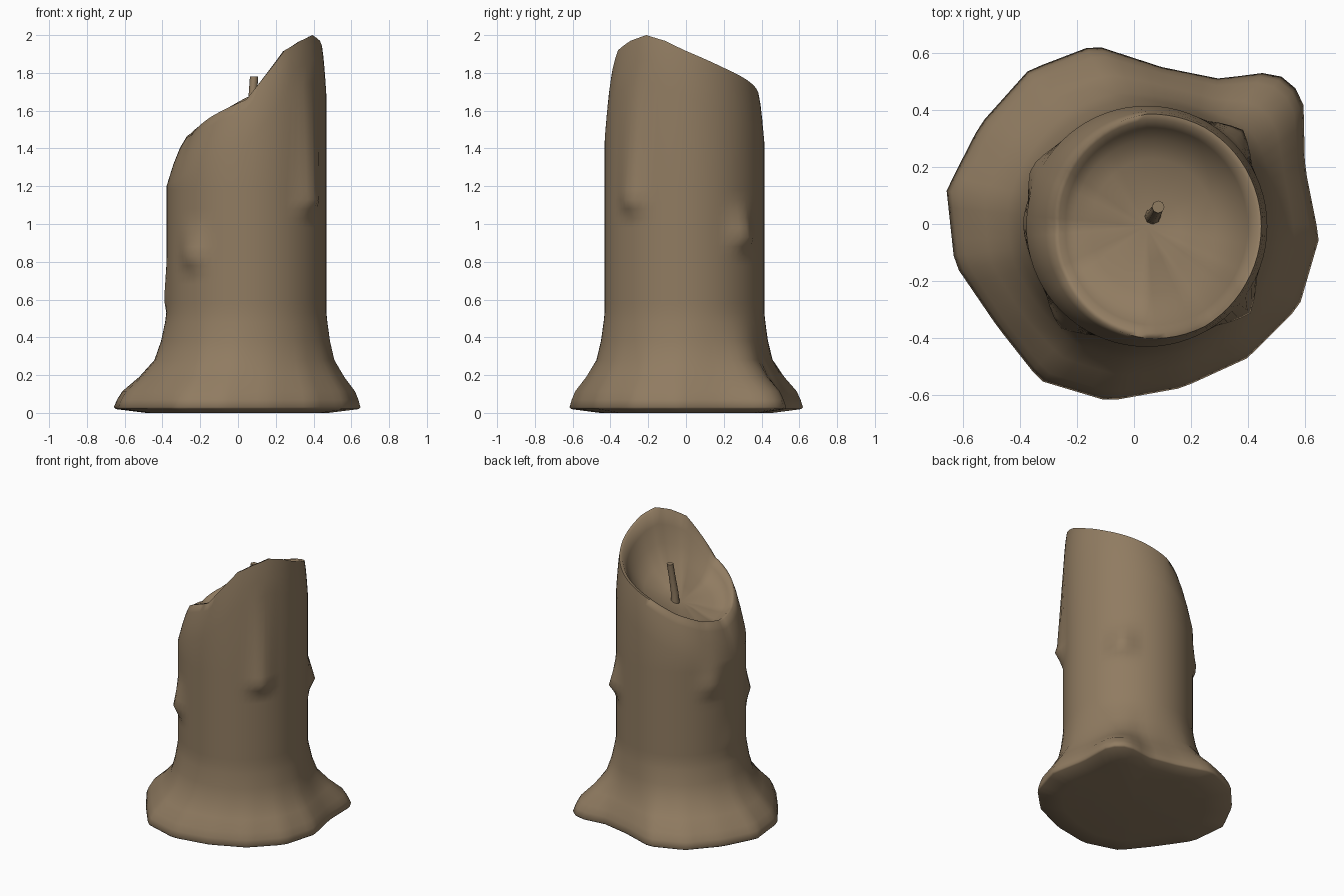
import bpy, bmesh, math
from mathutils import Vector

if "Cube" in bpy.data.objects:
    bpy.data.objects.remove(bpy.data.objects["Cube"])

N = 72
wax = bpy.data.materials.new("brown_wax")
wax.diffuse_color = (0.28, 0.20, 0.12, 1)
wax.use_nodes = True
wax.node_tree.nodes["Principled BSDF"].inputs["Base Color"].default_value = wax.diffuse_color


def lerp_table(table, x):
    """Piecewise linear lookup that wraps round at 360 degrees."""
    t = sorted(table, key=lambda e: e[0])
    t = [(t[-1][0] - 360, t[-1][1])] + t + [(t[0][0] + 360, t[0][1])]
    for (a, u), (b, v) in zip(t, t[1:]):
        if a <= x <= b:
            return u + (v - u) * ((x - a) / (b - a))


def loft(name, rings, top, bottom):
    """Skin closed rings, with a fan at each end."""
    bm = bmesh.new()
    vs = [[bm.verts.new(p) for p in r] for r in rings]
    n = len(rings[0])
    for r, s in zip(vs, vs[1:]):
        for i in range(n):
            j = (i + 1) % n
            bm.faces.new((r[i], r[j], s[j], s[i]))
    b, t = bm.verts.new(bottom), bm.verts.new(top)
    for i in range(n):
        j = (i + 1) % n
        bm.faces.new((b, vs[0][j], vs[0][i]))
        bm.faces.new((t, vs[-1][i], vs[-1][j]))
    bmesh.ops.recalc_face_normals(bm, faces=bm.faces)
    me = bpy.data.meshes.new(name)
    bm.to_mesh(me)
    bm.free()
    me.materials.append(wax)
    ob = bpy.data.objects.new(name, me)
    bpy.context.collection.objects.link(ob)
    bpy.context.view_layer.objects.active = ob
    ob.select_set(True)
    bpy.ops.object.shade_smooth_by_angle(angle=math.radians(75))
    ob.select_set(False)
    return ob


# Outline of the melted wax pool at the foot
pool = [(.65, -.05), (.60, .20), (.595, .42), (.56, .49), (.49, .535), (.30, .51),
        (.10, .55), (-.14, .628), (-.37, .54), (-.54, .35), (-.658, .12),
        (-.63, -.14), (-.48, -.36), (-.33, -.55), (-.09, -.622), (.17, -.575),
        (.40, -.47), (.58, -.29)]
pool_at = [(math.degrees(math.atan2(y, x)) % 360, Vector((x, y, 0))) for x, y in pool]

# Height and inset of the slanted rim by angle
rim = [(0, 1.92), (30, 1.83), (60, 1.75), (90, 1.67), (120, 1.56), (150, 1.48),
       (180, 1.44), (210, 1.47), (240, 1.57), (270, 1.66), (285, 1.79),
       (300, 1.92), (315, 1.97), (330, 2.0), (345, 1.97)]
inset = [(0, .95), (60, .95), (90, .93), (120, .86), (150, .8), (180, .76),
         (210, .8), (240, .87), (270, .93), (300, .96), (330, .95)]

# Wax drips: angle, height of the fat end, depth
drips = [(320, 1.12, .055), (45, .93, .055), (229, .82, .05), (153, 1.05, .04), (178, .6, .015)]

CX, CY, R = .045, -.008, .423
angles = [360 * i / N for i in range(N)]


def shaft(a, k, z):
    c = math.radians(a)
    return Vector((CX + R * k * math.cos(c), CY + R * k * math.sin(c), z))


def foot(a, k, z):
    p = lerp_table(pool_at, a) * k
    return Vector((p.x, p.y, z))


def drip(a, z):
    d = 0
    for da, dz, h in drips:
        off = abs((a - da + 180) % 360 - 180)
        along = 1 - (z - dz) / .2 if z > dz else 1 - (dz - z) / .08
        d += h * max(0, 1 - off / 16) * max(0, along)
    return 1 + d / R


def crest(a):
    return lerp_table(inset, a)


def height(a):
    return lerp_table(rim, a)


# Candle body: foot, shaft, rounded rim, hollow
rings = [[foot(a, .74, 0) for a in angles], [foot(a, .985, .02) for a in angles],
         [foot(a, 1, .03) for a in angles]]
for z, t in [(.07, .94), (.115, .84), (.19, .53), (.28, .24), (.38, .11), (.48, .03)]:
    rings.append([shaft(a, 1, z).lerp(foot(a, 1, z), t) for a in angles])
for i in range(14):
    z = .53 + i * .05
    rings.append([shaft(a, drip(a, z), z) for a in angles])
for k, drop in [(0, .24), (.35, .13), (.68, .05), (1, 0)]:
    rings.append([shaft(a, 1 + (crest(a) - 1) * k, height(a) - drop) for a in angles])
for k, w, low in [(.95, .98, -.002), (.88, .85, .025), (.78, .64, .04), (.6, .4, .04), (.3, .17, .02)]:
    rings.append([shaft(a, crest(a) * k, 1.5 + (height(a) - 1.5) * w - low) for a in angles])
# keep the highest point of the rolled lip at exactly 2 units
for r in rings:
    for p in r:
        p.z = min(p.z, 2.0)
loft("candle_body", rings, (CX, CY, 1.49), (0, 0, 0))

# Bent wick
path = [(.065, .025, 1.44, .032), (.068, .03, 1.56, .025), (.078, .045, 1.68, .022), (.085, .06, 1.78, .022)]
wick = [[Vector((x + r * math.cos(i * math.pi / 4), y + r * math.sin(i * math.pi / 4), z))
         for i in range(8)] for x, y, z, r in path]
loft("wick", wick, path[-1][:3], path[0][:3])
